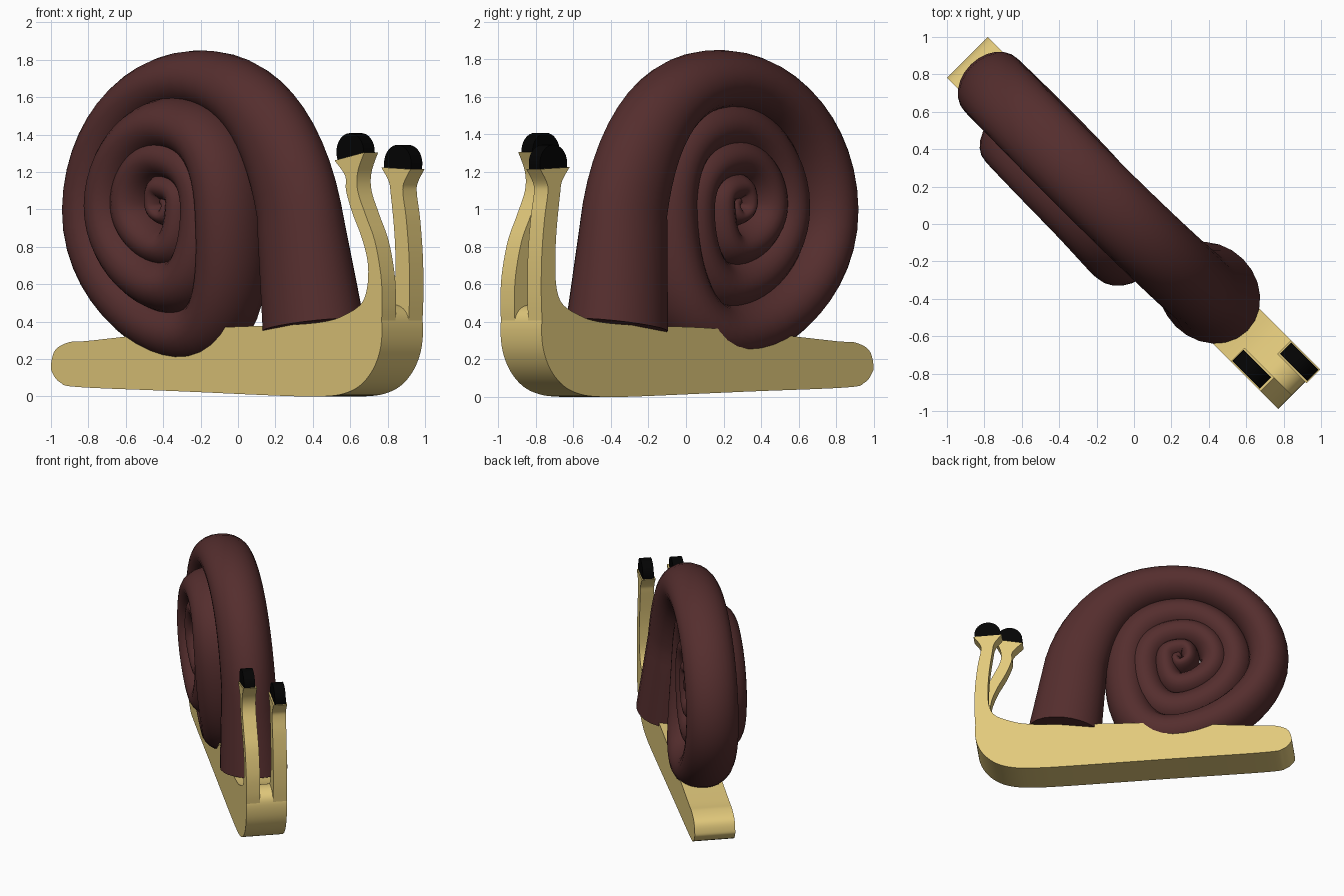
import bpy, bmesh, math
from mathutils import Vector, Matrix

if "Cube" in bpy.data.objects:
    bpy.data.objects.remove(bpy.data.objects["Cube"])

# The snail is modelled along local x (length), y (width), z, then turned 45 degrees
TURN = Matrix.Rotation(-math.pi / 4, 4, 'Z')


def material(name, rgb):
    m = bpy.data.materials.new(name)
    m.diffuse_color = (*rgb, 1)
    m.use_nodes = True
    m.node_tree.nodes["Principled BSDF"].inputs["Base Color"].default_value = m.diffuse_color
    return m


TAN = material("tan skin", (0.76, 0.585, 0.2))
BROWN = material("dark red brown shell", (0.09, 0.027, 0.027))
BLACK = material("black eye", (0.001, 0.001, 0.001))


def hermite(a, b, c, d, u, k=1.0):
    """Value between b and c, tangents from neighbours scaled by k."""
    m0, m1 = (c - a) * k / 2, (d - b) * k / 2
    return ((2 * u**3 - 3 * u**2 + 1) * b + (u**3 - 2 * u**2 + u) * m0
            + (3 * u**2 - 2 * u**3) * c + (u**3 - u**2) * m1)


def smooth_chain(pts, closed=False, steps=5):
    p = [Vector(q) for q in pts]
    n = len(p)
    get = (lambda i: p[i % n]) if closed else (lambda i: p[max(0, min(n - 1, i))])
    out = [hermite(get(i - 1), get(i), get(i + 1), get(i + 2), k / steps)
           for i in range(n if closed else n - 1) for k in range(steps)]
    return out if closed else out + [p[-1]]


def finish(name, bm, mat, angle):
    bmesh.ops.recalc_face_normals(bm, faces=bm.faces)
    me = bpy.data.meshes.new(name)
    bm.to_mesh(me)
    bm.free()
    me.materials.append(mat)
    obj = bpy.data.objects.new(name, me)
    bpy.context.collection.objects.link(obj)
    obj.matrix_world = TURN
    bpy.ops.object.select_all(action='DESELECT')
    obj.select_set(True)
    bpy.context.view_layer.objects.active = obj
    bpy.ops.object.shade_smooth_by_angle(angle=math.radians(angle))


def extrude(name, outline, y0, y1, mat):
    """Side profile extruded across the width."""
    bm = bmesh.new()
    ends = [[bm.verts.new((x, y, z)) for x, z in outline] for y in (y0, y1)]
    for end in ends:
        bm.faces.new(end)
    n = len(outline)
    for i in range(n):
        j = (i + 1) % n
        bm.faces.new((ends[0][i], ends[0][j], ends[1][j], ends[1][i]))
    finish(name, bm, mat, 35)


# Body slab with rounded tail and upturned neck
body = [(-1.259, .17), (-1.225, .25), (-1.12, .29), (-.98, .297), (-.5, .335), (0, .368),
        (.6, .385), (.86, .408), (1.0, .45), (1.1, .49), (1.19, .475), (1.24, .41),
        (1.235, .27), (1.18, .15), (1.08, .06), (.95, .014), (.78, 0), (.5, .003),
        (-.3, .028), (-1.05, .05), (-1.19, .075), (-1.247, .125)]
extrude("body", smooth_chain(body, closed=True), -.155, .155, TAN)

# Eye stalks: front edge going up, back edge coming down, flared cup on top
root = [(1.135, .6), (1.10, .51), (1.03, .462), (.93, .425)]
stalks = {
    "right": ([(1.24, .40), (1.247, .55), (1.243, .75), (1.222, .95), (1.198, 1.08),
               (1.203, 1.14), (1.255, 1.215)],
              [(1.033, 1.225), (1.09, 1.15), (1.105, 1.08), (1.13, .9), (1.14, .75)], 1),
    "left": ([(1.24, .40), (1.245, .5), (1.235, .65), (1.19, .83), (1.12, .97),
              (1.06, 1.1), (1.06, 1.2), (1.11, 1.305)],
             [(.885, 1.262), (.965, 1.18), (.972, 1.1), (1.02, .98), (1.09, .85),
              (1.135, .72)], -1),
}
for side, (front, back, sign) in stalks.items():
    outline = smooth_chain(front) + smooth_chain(back + root) + [Vector((.95, .36))]
    extrude(side + "_eye_stalk", outline, sign * .05, sign * .155, TAN)
    # Eye: domed plate sitting on the tilted cup
    a, b = Vector(back[0]), Vector(front[-1])
    mid, along = (a + b) / 2, (b - a).normalized()
    up = Vector((-along.y, along.x))
    dome = [mid + along * .103 * math.cos(t) + up * (.025 + .1 * math.sin(t))
            for t in [math.pi * i / 16 for i in range(17)]]
    dome += [mid - along * .1 - up * .01, mid + along * .1 - up * .01]
    extrude(side + "_eye", dome, sign * .062, sign * .146, BLACK)

# Shell: coiled oval tube, one key per quarter turn:
# length, width, height, radius in the coil plane, radius across
mouth = (.545, .025, .38, .29, .255)
coil = [(.05, .03, .25, .25, .22), (.46, 0, 1.0, .25, .205), (-.30, -.02, 1.695, .155, .20),
        (-1.065, -.015, 1.0, .155, .20), (-.32, -.025, .335, .16, .208),
        (.07, -.12, .98, .17, .22), (-.33, -.12, 1.45, .15, .215),
        (-.80, -.115, 1.02, .14, .21), (-.35, -.11, .59, .15, .21),
        (-.08, -.11, 1.0, .14, .205), (-.37, -.105, 1.275, .125, .20),
        (-.64, -.10, 1.03, .12, .195), (-.38, -.095, .795, .115, .19),
        (-.25, -.09, 1.02, .10, .185), (-.37, -.09, 1.12, .09, .18),
        (-.44, -.085, 1.04, .07, .175), (-.38, -.085, .965, .06, .17),
        (-.33, -.085, 1.01, .06, .16), (-.37, -.085, 1.05, .045, .14)]
coil.append(coil[-1])
STEPS, SIDES = 12, 24
path = [[m + (f - m) * i / 6 for m, f in zip(mouth, coil[1])] for i in range(6)]
for i in range(1, len(coil) - 2):
    for j in range(STEPS):
        # a factor of 1.65 turns quarter-turn keys into round arcs
        path.append([hermite(*(coil[i + o][c] for o in (-1, 0, 1, 2)), j / STEPS,
                             1.65 if c in (0, 2) else 1.0) for c in range(5)])
bm = bmesh.new()
rings = []
for i, (x, y, z, ra, rb) in enumerate(path):
    p, q = path[max(i - 1, 0)], path[min(i + 1, len(path) - 1)]
    tan = Vector((q[0] - p[0], 0, q[2] - p[2])).normalized()
    out = Vector((tan.z, 0, -tan.x))
    rings.append([bm.verts.new(Vector((x, y, z)) + out * ra * math.cos(t)
                               + Vector((0, rb * math.sin(t), 0)))
                  for t in [math.tau * s / SIDES for s in range(SIDES)]])
for r0, r1 in zip(rings, rings[1:]):
    for s in range(SIDES):
        n = (s + 1) % SIDES
        bm.faces.new((r0[s], r0[n], r1[n], r1[s]))
bm.faces.new(rings[0])
bm.faces.new(rings[-1])
finish("shell", bm, BROWN, 50)
